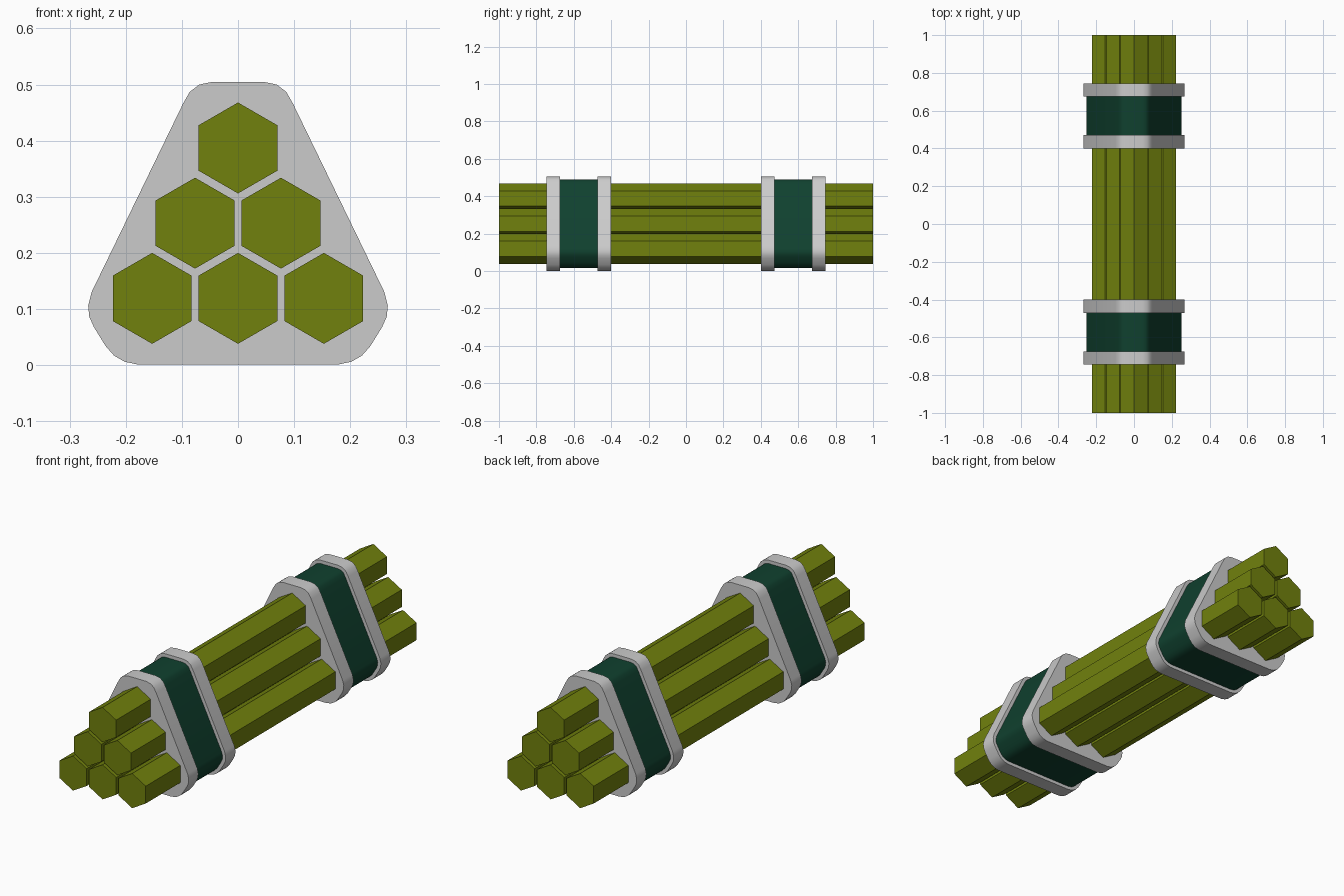
import bpy, bmesh, math
from mathutils import Vector

if "Cube" in bpy.data.objects:
    bpy.data.objects.remove(bpy.data.objects["Cube"])


def material(name, rgb):
    m = bpy.data.materials.new(name)
    m.diffuse_color = (*rgb, 1)
    m.use_nodes = True
    m.node_tree.nodes["Principled BSDF"].inputs["Base Color"].default_value = m.diffuse_color
    return m


olive = material("olive", (0.165, 0.22, 0.004))
green = material("dark_green", (0.005, 0.052, 0.028))


def prism(name, profile, y0, y1, mat=None, smooth=False):
    """Extrude a closed x-z profile along y."""
    bm = bmesh.new()
    face = bm.faces.new([bm.verts.new((x, y0, z)) for x, z in profile])
    ext = bmesh.ops.extrude_face_region(bm, geom=[face])
    verts = [g for g in ext["geom"] if isinstance(g, bmesh.types.BMVert)]
    bmesh.ops.translate(bm, verts=verts, vec=(0, y1 - y0, 0))
    bmesh.ops.recalc_face_normals(bm, faces=bm.faces)
    me = bpy.data.meshes.new(name)
    bm.to_mesh(me)
    bm.free()
    ob = bpy.data.objects.new(name, me)
    bpy.context.collection.objects.link(ob)
    if mat:
        me.materials.append(mat)
    if smooth:
        bpy.ops.object.select_all(action='DESELECT')
        ob.select_set(True)
        bpy.context.view_layer.objects.active = ob
        bpy.ops.object.shade_smooth_by_angle(angle=math.radians(40))
    return ob


def inset(profile, d):
    """Offset a counter-clockwise profile inwards by d."""
    pts = [Vector(p) for p in profile]
    out = []
    for i, p in enumerate(pts):
        a = (p - pts[i - 1]).normalized()
        b = (pts[(i + 1) % len(pts)] - p).normalized()
        na, nb = Vector((-a.y, a.x)), Vector((-b.y, b.x))
        out.append(p + (na + nb) * (d / (1 + na.dot(nb))))
    return out


# Six hexagonal rods stacked as a triangle
R = 0.081
for row, count in enumerate((3, 2, 1)):
    for i in range(count):
        cx = (i - (count - 1) / 2) * 0.153
        cz = 0.119 + row * 0.134
        hexagon = [(cx + R * math.sin(k * math.pi / 3), cz + R * math.cos(k * math.pi / 3))
                   for k in range(6)]
        prism(f"rod_{row}_{i}", hexagon, -1, 1, olive)

# Rounded triangular clamp outline, right half mirrored to the left
half = [(0.178, 0.001), (0.202, 0.006), (0.221, 0.017), (0.236, 0.034),
        (0.257, 0.068), (0.265, 0.086), (0.267, 0.106), (0.261, 0.13),
        (0.098, 0.466), (0.086, 0.487), (0.069, 0.5), (0.045, 0.505)]
outline = half + [(-x, z) for x, z in reversed(half)]
band = inset(outline, 0.016)

# Two clamps: a green band between two grey flanges
for side, s in (("front", -1), ("back", 1)):
    prism(f"{side}_inner_flange", outline, s * 0.40, s * 0.472, smooth=True)
    prism(f"{side}_outer_flange", outline, s * 0.674, s * 0.745, smooth=True)
    prism(f"{side}_band", band, s * 0.472, s * 0.674, green, smooth=True)
